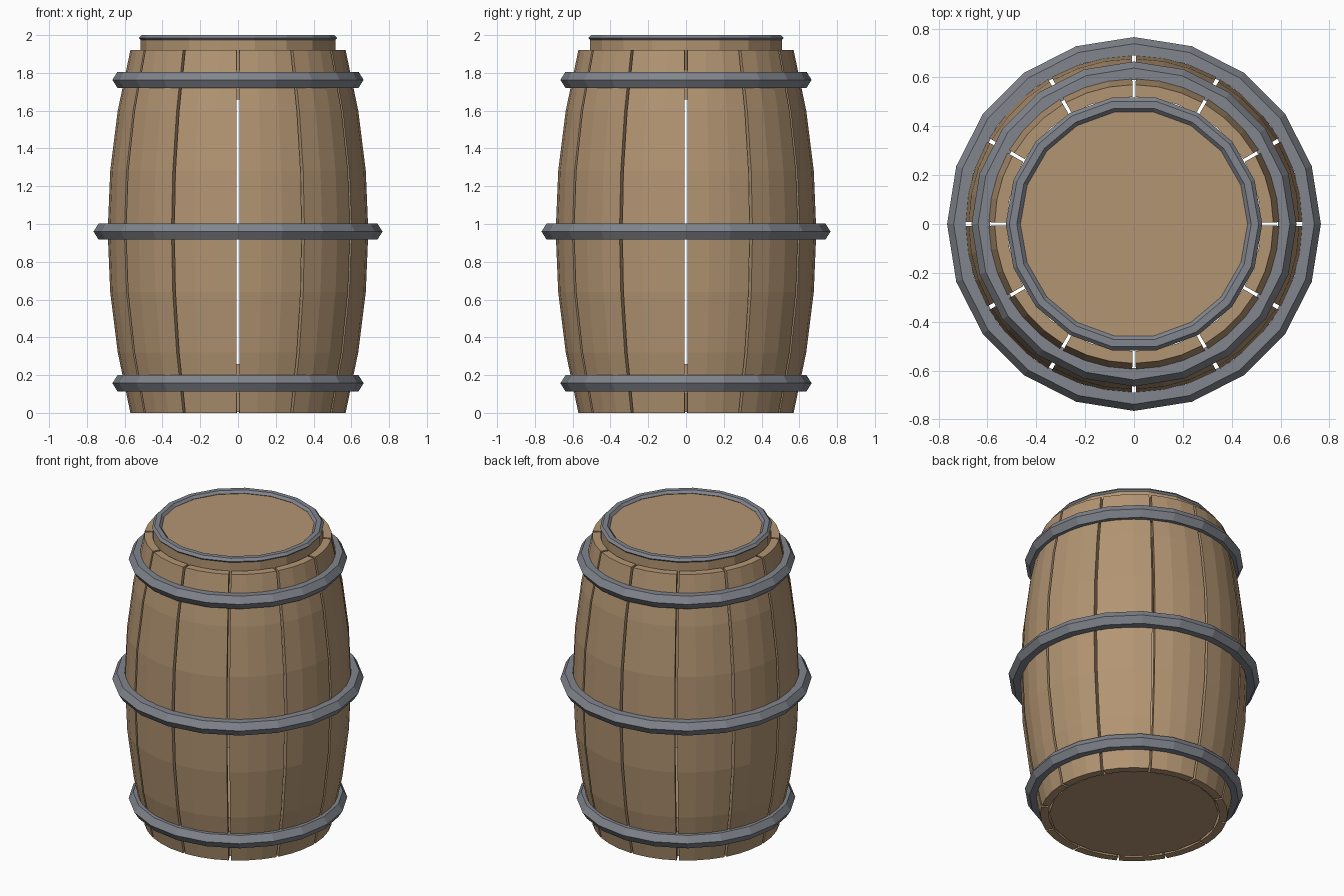
import bpy
import math

cube = bpy.data.objects.get("Cube")
if cube:
    bpy.data.objects.remove(cube, do_unlink=True)


def make_material(name, color):
    mat = bpy.data.materials.new(name)
    mat.use_nodes = True
    mat.diffuse_color = color
    bsdf = mat.node_tree.nodes["Principled BSDF"]
    bsdf.inputs["Base Color"].default_value = color
    bsdf.inputs["Roughness"].default_value = 0.7
    return mat


wood = make_material("wood", (0.45, 0.30, 0.17, 1))
metal = make_material("metal", (0.22, 0.235, 0.265, 1))


def sweep(name, profile, angles, mat, closed):
    """Carry a closed (radius, height) outline around z, as a ring or a capped arc."""
    n, m = len(profile), len(angles)
    verts = [(r * math.cos(a), r * math.sin(a), z) for a in angles for r, z in profile]
    faces = []
    for i in range(m if closed else m - 1):
        j = (i + 1) % m
        for k in range(n):
            l = (k + 1) % n
            faces.append((i * n + k, j * n + k, j * n + l, i * n + l))
    if not closed:
        faces.append(tuple(range(n)))
        faces.append(tuple(reversed(range((m - 1) * n, m * n))))
    mesh = bpy.data.meshes.new(name)
    mesh.from_pydata(verts, [], faces)
    mesh.materials.append(mat)
    obj = bpy.data.objects.new(name, mesh)
    bpy.context.collection.objects.link(obj)
    return obj


def ring(name, profile, sides, mat):
    angles = [2 * math.pi * i / sides for i in range(sides)]
    return sweep(name, profile, angles, mat, True)


def disc(name, radius, low, high):
    bpy.ops.mesh.primitive_cylinder_add(
        vertices=18, radius=radius, depth=high - low,
        location=(0, 0, (low + high) / 2), rotation=(0, 0, math.pi / 2))
    obj = bpy.context.object
    obj.name = name
    obj.data.materials.append(wood)


# Bulging staves with narrow gaps between them
HEIGHT, STAVES, ROWS, THICKNESS = 1.92, 12, 6, 0.05
outer = []
for row in range(ROWS + 1):
    t = 2 * row / ROWS - 1
    outer.append((0.69 - 0.12 * t * t, HEIGHT * row / ROWS))
stave_profile = outer + [(r - THICKNESS, z) for r, z in reversed(outer)]
step = 2 * math.pi / STAVES
gap = math.radians(0.7)
for s in range(STAVES):
    start, width = s * step + gap, step - 2 * gap
    arc = [start + width * i / 3 for i in range(4)]
    sweep(f"stave_{s + 1}", stave_profile, arc, wood, False)

# Barrel ends
disc("bottom_head", 0.515, 0.005, 0.26)
disc("top_head", 0.515, 1.66, 1.98)

# Iron hoops with a pointed outer edge
for name, z, r in (("lower_hoop", 0.157, 0.665),
                   ("middle_hoop", 0.96, 0.765),
                   ("upper_hoop", 1.763, 0.665)):
    h = 0.043
    ring(name, [(r - 0.075, z - h), (r - 0.027, z - h), (r, z),
                (r - 0.027, z + h), (r - 0.075, z + h)], 20, metal)

# Thin rim around the lid
rim = []
for i in range(6):
    a = math.pi * i / 3
    rim.append((0.495 + 0.03 * math.cos(a), 1.984 + 0.0185 * math.sin(a)))
ring("lid_rim", rim, 18, metal)
